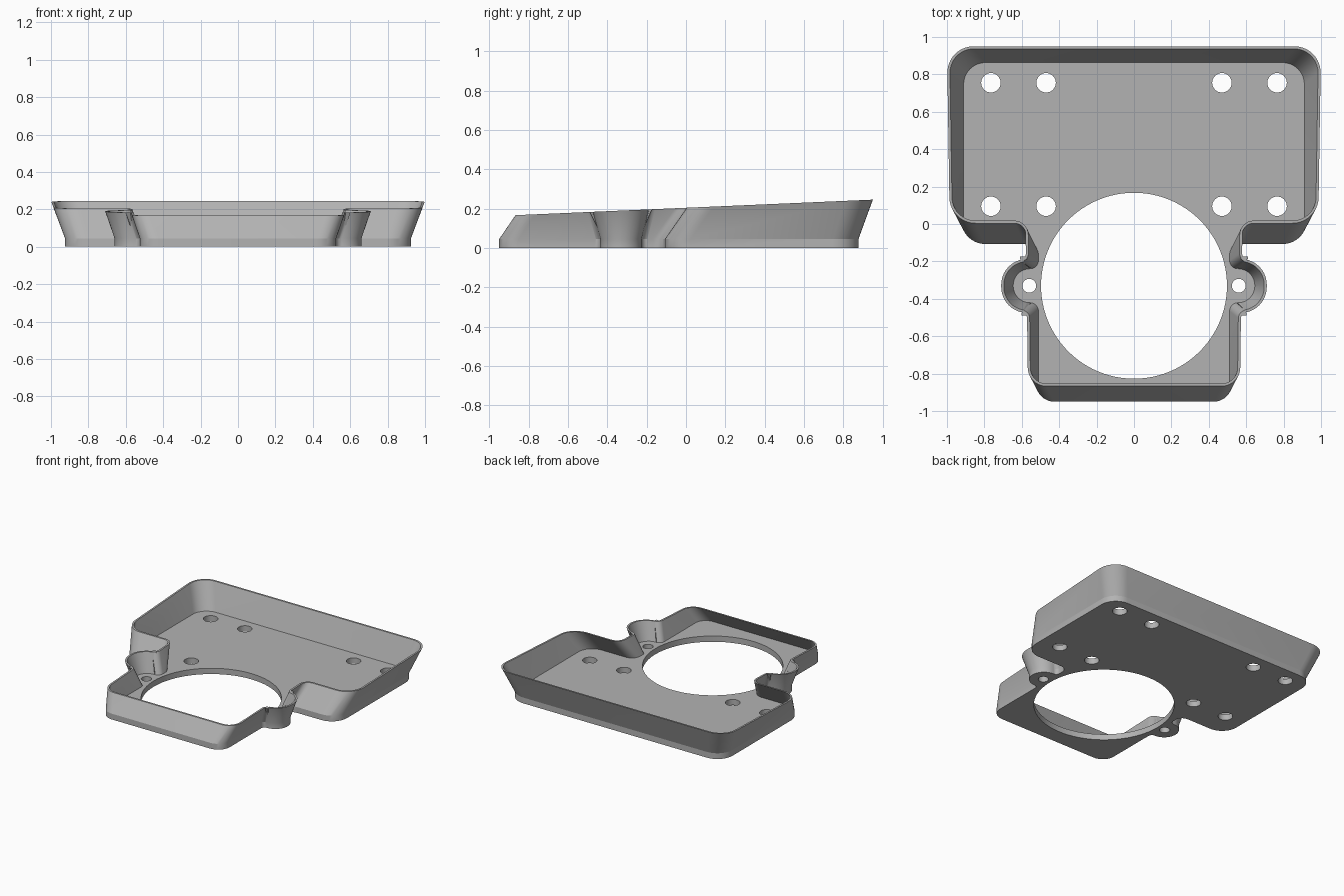
import bpy, bmesh, math
from mathutils import Vector

cube = bpy.data.objects.get("Cube")
if cube:
    bpy.data.objects.remove(cube, do_unlink=True)

FLOOR = 0.045
WALL = 0.014

grey = bpy.data.materials.new("light grey")
grey.use_nodes = True
COLOUR = (0.45, 0.45, 0.45, 1)
grey.diffuse_color = COLOUR
grey.node_tree.nodes["Principled BSDF"].inputs["Base Color"].default_value = COLOUR

# Corners of the +x half, front to back: x, y, rounding radius
foot = [(0.525, -0.95, 0.10), (0.525, -0.435, 0.03), (0.66, -0.435, 0.104),
        (0.66, -0.225, 0.104), (0.525, -0.225, 0.03), (0.525, -0.107, 0.06),
        (0.925, -0.107, 0.13), (0.925, 0.877, 0.13)]
rim = [(0.567, -0.867, 0.10), (0.572, -0.475, 0.03), (0.71, -0.475, 0.138),
       (0.71, -0.187, 0.138), (0.578, -0.187, 0.03), (0.58, 0.004, 0.06),
       (0.985, 0.004, 0.14), (1.0, 0.95, 0.14)]


def rounded(half, steps=10):
    """Mirror the corner list and replace every corner by a tangent arc."""
    corners = half + [(-x, y, r) for x, y, r in reversed(half)]
    out = []
    for i, (x, y, r) in enumerate(corners):
        p = Vector((x, y))
        a = (Vector(corners[i - 1][:2]) - p).normalized()
        b = (Vector(corners[(i + 1) % len(corners)][:2]) - p).normalized()
        half_angle = a.angle(b) / 2
        centre = p + (a + b).normalized() * r / math.sin(half_angle)
        reach = r / math.tan(half_angle)
        start, end = p + a * reach - centre, p + b * reach - centre
        sweep = start.angle_signed(end)
        turn = -sweep
        for k in range(steps + 1):
            t = turn * k / steps
            c, s = math.cos(t), math.sin(t)
            out.append(centre + Vector((start.x * c - start.y * s, start.x * s + start.y * c)))
    return out


def inset(points, d):
    """Move a counter-clockwise outline inwards."""
    out = []
    for i, p in enumerate(points):
        t = (points[(i + 1) % len(points)] - points[i - 1]).normalized()
        out.append(p + Vector((-t.y, t.x)) * d)
    return out


def rim_height(p):
    return 0.204 + 0.0435 * p.y


# Tray: flat floor with a thin leaning wall and a sloping rim
outer, top = rounded(foot), rounded(rim)
bm = bmesh.new()


def ring(points, height):
    return [bm.verts.new((p.x, p.y, height(p))) for p in points]


rings = [ring(outer, lambda p: 0),
         ring(outer, lambda p: FLOOR),
         ring(top, rim_height),
         ring(inset(top, WALL), rim_height),
         ring(inset(outer, WALL), lambda p: FLOOR)]
n = len(outer)
for low, high in zip(rings, rings[1:]):
    for i in range(n):
        j = (i + 1) % n
        bm.faces.new((low[i], low[j], high[j], high[i]))
bm.faces.new(list(reversed(rings[0])))
bm.faces.new(rings[-1])
bmesh.ops.recalc_face_normals(bm, faces=bm.faces)
mesh = bpy.data.meshes.new("tray")
bm.to_mesh(mesh)
bm.free()
mesh.materials.append(grey)
tray = bpy.data.objects.new("tray", mesh)
bpy.context.collection.objects.link(tray)


def drill(x, y, r, sides):
    """Cut a round hole through the floor."""
    bpy.ops.mesh.primitive_cylinder_add(vertices=sides, radius=r, depth=0.12,
                                        location=(x, y, 0.02))
    cutter = bpy.context.object
    cutter.name = "hole_cutter"
    cutter.hide_render = True
    cutter.data.materials.append(grey)
    mod = tray.modifiers.new("hole", "BOOLEAN")
    mod.operation = "DIFFERENCE"
    mod.solver = "EXACT"
    mod.object = cutter
    bpy.context.view_layer.objects.active = tray
    bpy.ops.object.modifier_apply(modifier=mod.name)
    bpy.data.objects.remove(cutter, do_unlink=True)


# Large round opening, mounting holes and side lug holes
drill(0, -0.33, 0.497, 96)
for side in (-1, 1):
    drill(side * 0.56, -0.33, 0.037, 32)
    for x in (0.47, 0.765):
        for y in (0.095, 0.755):
            drill(side * x, y, 0.052, 32)

bpy.ops.object.select_all(action="DESELECT")
tray.select_set(True)
bpy.context.view_layer.objects.active = tray
bpy.ops.object.shade_smooth_by_angle(angle=math.radians(20))
